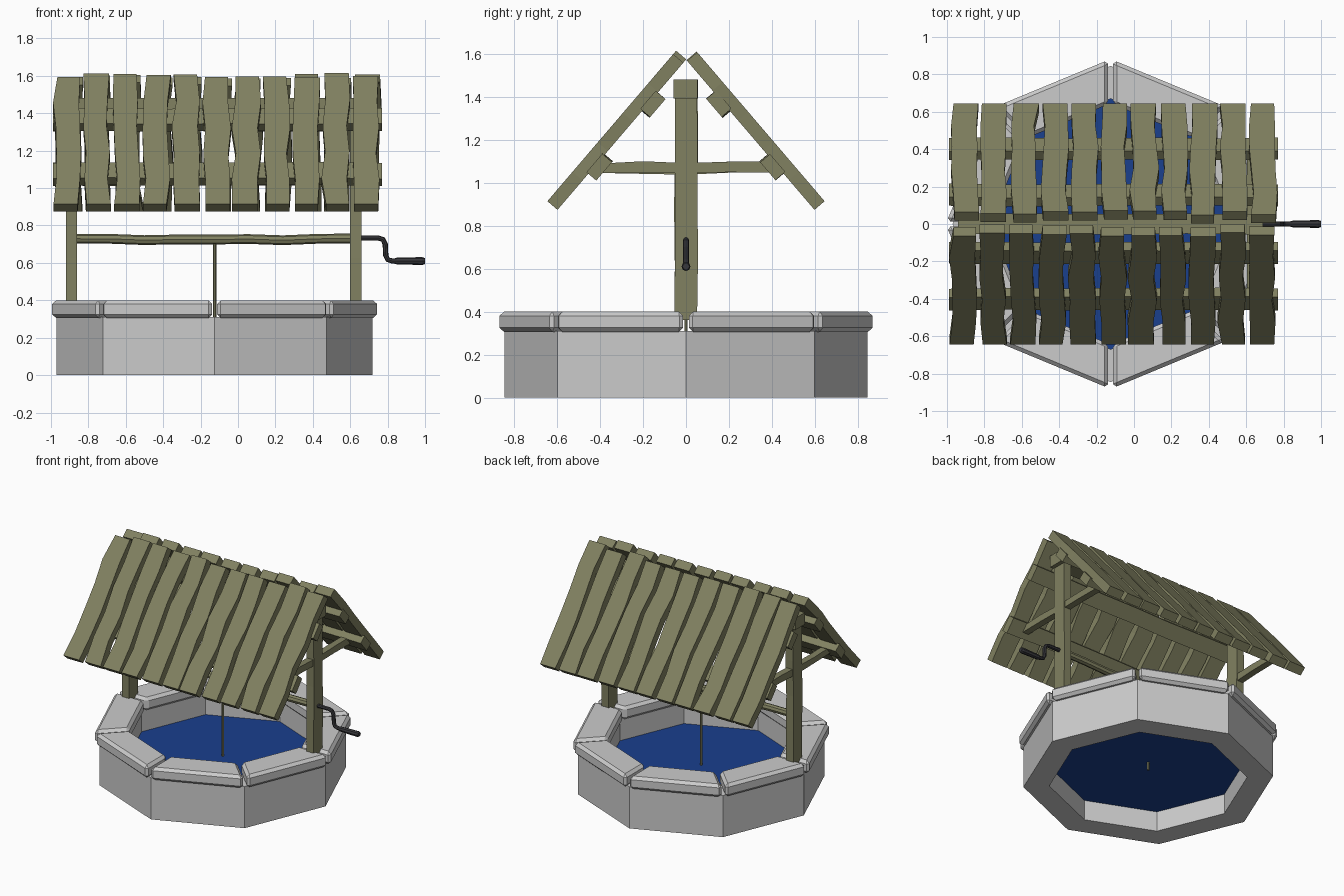
import bpy, bmesh, random
from math import sin, cos, pi
from mathutils import Vector

if "Cube" in bpy.data.objects:
    bpy.data.objects.remove(bpy.data.objects["Cube"])

random.seed(4)
CX = -0.125          # well axis


def material(name, rgb):
    m = bpy.data.materials.new(name)
    m.diffuse_color = (*rgb, 1)
    m.use_nodes = True
    m.node_tree.nodes["Principled BSDF"].inputs["Base Color"].default_value = m.diffuse_color
    return m


WOOD = material("wood", (0.22, 0.22, 0.12))
WATER = material("water", (0.01, 0.05, 0.27))
IRON = material("iron", (0.04, 0.04, 0.045))


def finish(name, bm, mat=None, bevel=0):
    bmesh.ops.recalc_face_normals(bm, faces=bm.faces)
    me = bpy.data.meshes.new(name)
    bm.to_mesh(me)
    bm.free()
    ob = bpy.data.objects.new(name, me)
    bpy.context.collection.objects.link(ob)
    if mat:
        me.materials.append(mat)
    if bevel:
        b = ob.modifiers.new("bevel", 'BEVEL')
        b.width = bevel
        b.segments = 1
    return ob


def loft(name, rings, mat=None, bevel=0, closed=False):
    """Skin a list of equal-length rings, capping the ends unless closed."""
    bm = bmesh.new()
    vs = [[bm.verts.new(p) for p in r] for r in rings]
    n = len(vs[0])
    for k in range(len(vs) - (0 if closed else 1)):
        a, b = vs[k], vs[(k + 1) % len(vs)]
        for i in range(n):
            j = (i + 1) % n
            bm.faces.new((a[i], a[j], b[j], b[i]))
    if not closed:
        bm.faces.new(vs[0])
        bm.faces.new(vs[-1])
    return finish(name, bm, mat, bevel)


def beam(name, p0, p1, side, w, t, segs=1, wobble=0.0, mat=WOOD):
    """Rectangular timber from p0 to p1; w is measured along side."""
    p0, p1, side = Vector(p0), Vector(p1), Vector(side)
    up = (p1 - p0).normalized().cross(side)
    rings = []
    for k in range(segs + 1):
        c = p0.lerp(p1, k / segs) + side * random.uniform(-wobble, wobble)
        hw = w / 2 + random.uniform(-wobble, wobble) * 0.4
        rings.append([c + side * hw * a + up * t / 2 * b
                      for a, b in ((-1, -1), (1, -1), (1, 1), (-1, 1))])
    return loft(name, rings, mat)


def tube(name, pts, radii, sides, mat):
    """Round bar along a path lying in the xz plane."""
    pts = [Vector(p) for p in pts]
    rings = []
    for k, p in enumerate(pts):
        d = (pts[min(k + 1, len(pts) - 1)] - pts[max(k - 1, 0)]).normalized()
        v = Vector((0, 1, 0))
        u = d.cross(v)
        rings.append([p + radii[k] * (u * cos(2 * pi * i / sides) + v * sin(2 * pi * i / sides))
                      for i in range(sides)])
    return loft(name, rings, mat)


def octo(r, z):
    return [(CX + r * cos(i * pi / 4), r * sin(i * pi / 4), z) for i in range(8)]


# stone wall
loft("well_wall", [octo(0.845, 0), octo(0.845, 0.31), octo(0.67, 0.31), octo(0.67, 0)], closed=True)

# water surface
bm = bmesh.new()
bm.faces.new([bm.verts.new(p) for p in octo(0.675, 0.15)])
finish("water", bm, WATER)

# eight separate rim stones, with a gap at each corner
for i in range(8):
    a0, a1 = i * pi / 4, (i + 1) * pi / 4
    rings = []
    for z in (0.305, 0.4):
        ring = []
        for r, ang, s in ((0.645, a0, 1), (0.882, a0, 1), (0.882, a1, -1), (0.645, a1, -1)):
            mid = (a0 + a1) / 2
            tang = Vector((-sin(mid), cos(mid), 0)) * 0.014 * s
            ring.append(Vector((CX + r * cos(ang), r * sin(ang), z)) + tang)
        rings.append(ring)
    loft(f"rim_stone_{i + 1}", rings, bevel=0.02)

# posts with cross ties
for label, x in (("left", -0.89), ("right", 0.63)):
    beam(f"{label}_post", (x, 0, 0.36), (x, 0, 1.42), (0, 1, 0), 0.105, 0.06, 4, 0.004)
    beam(f"{label}_cross_tie", (x, -0.40, 1.068), (x, 0.40, 1.068), (0, 0, 1), 0.048, 0.05, 4, 0.007)

# ridge beam
beam("ridge_beam", (-0.94, 0, 1.437), (0.69, 0, 1.437), (0, 1, 0), 0.11, 0.088, 4, 0.003)

# roof: purlins and uneven planks on both slopes
for label, s in (("front", -1), ("back", 1)):
    top, low = Vector((0, s * 0.025, 1.592)), Vector((0, s * 0.622, 0.894))
    slope = (low - top).normalized()
    for k, (y, z) in enumerate(((0.155, 1.366), (0.402, 1.075))):
        beam(f"{label}_purlin_{k + 1}", (-0.99, s * y, z), (0.77, s * y, z), slope, 0.11, 0.06, 6, 0.004)
    for i in range(11):
        x = Vector((-0.915 + 0.16 * i + (0.01 if s > 0 else 0), 0, 0))
        start = top + slope * random.uniform(-0.005, 0.035)
        beam(f"{label}_plank_{i + 1}", x + start, x + low, (1, 0, 0), 0.13, 0.062, 5, 0.011)

# winding axle, rope and crank
xs = [-0.87 + 1.48 * k / 8 for k in range(9)]
tube("axle", [(x, 0, 0.725 + random.uniform(-0.006, 0.006)) for x in xs], [0.026] * 9, 8, WOOD)
tube("rope", [(CX, 0, 0.72), (CX, 0, 0.09)], [0.009] * 2, 6, WOOD)
tube("crank_arm", [(0.62, 0, 0.733), (0.75, 0, 0.733), (0.775, 0, 0.725), (0.787, 0, 0.70),
                   (0.79, 0, 0.64), (0.80, 0, 0.618), (0.825, 0, 0.61), (0.86, 0, 0.61)],
     [0.014] * 8, 8, IRON)
tube("crank_handle", [(0.835, 0, 0.61), (0.85, 0, 0.61), (0.985, 0, 0.61), (1.0, 0, 0.61)],
     [0.014, 0.018, 0.021, 0.016], 8, IRON)
